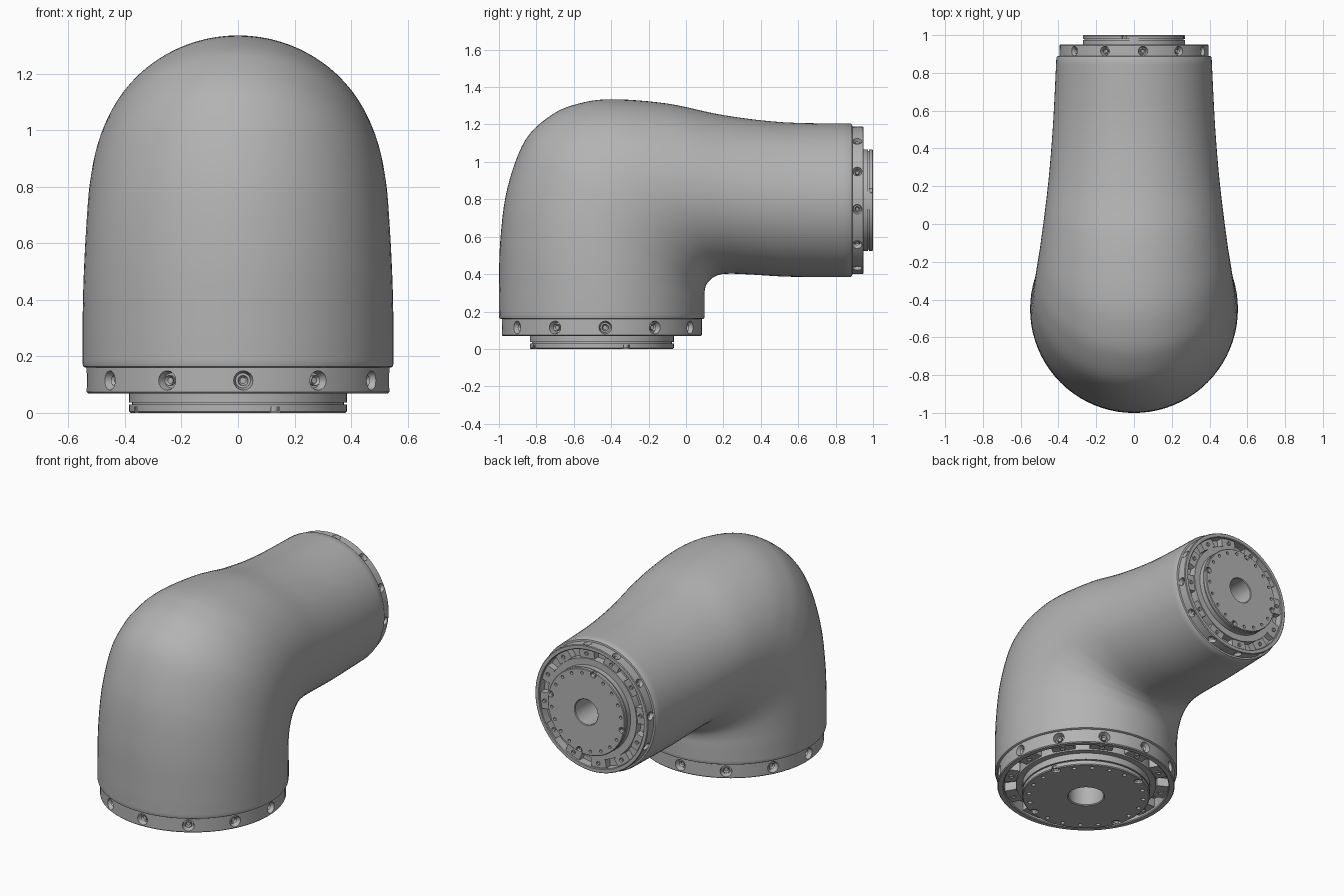
import bpy
import bmesh
from math import radians, pi, sin, cos, tau
from mathutils import Matrix, Vector

cube = bpy.data.objects.get("Cube")
if cube:
    bpy.data.objects.remove(cube, do_unlink=True)

GREY = (0.45, 0.45, 0.45, 1)
metal = bpy.data.materials.new("satin grey")
metal.use_nodes = True
metal.diffuse_color = GREY
shader = next(n for n in metal.node_tree.nodes if n.type == "BSDF_PRINCIPLED")
shader.inputs["Base Color"].default_value = GREY


def finish(bm, name, matrix=None):
    bmesh.ops.recalc_face_normals(bm, faces=bm.faces)
    mesh = bpy.data.meshes.new(name)
    bm.to_mesh(mesh)
    bm.free()
    mesh.materials.append(metal)
    obj = bpy.data.objects.new(name, mesh)
    bpy.context.collection.objects.link(obj)
    if matrix:
        obj.matrix_world = matrix
    return obj


def smooth(obj):
    bpy.ops.object.select_all(action="DESELECT")
    obj.select_set(True)
    bpy.context.view_layer.objects.active = obj
    bpy.ops.object.shade_smooth_by_angle(angle=radians(32))


def bridge(bm, a, b):
    # Join two rings; a ring of one vertex is a pole
    n = max(len(a), len(b))
    for i in range(n):
        j = (i + 1) % n
        quad = [a[i % len(a)], a[j % len(a)], b[j % len(b)], b[i % len(b)]]
        bm.faces.new(list(dict.fromkeys(quad)))


def lathe(profile, steps=72):
    bm = bmesh.new()
    rings = []
    for r, z in profile:
        count = steps if r > 0 else 1
        rings.append([bm.verts.new((r * cos(tau * i / count), r * sin(tau * i / count), z))
                      for i in range(count)])
    for a, b in zip(rings, rings[1:]):
        bridge(bm, a, b)
    return bm


def catmull(points, steps):
    pts = [points[0]] + points + [points[-1]]
    out = []
    for a, b, c, d in zip(pts, pts[1:], pts[2:], pts[3:]):
        for s in range(steps):
            t = s / steps
            out.append(tuple(
                0.5 * (2 * q + (r - p) * t + (2 * p - 5 * q + 4 * r - w) * t * t
                       + (3 * q - p - 3 * r + w) * t ** 3)
                for p, q, r, w in zip(a, b, c, d)))
    return out + [points[-1]]


# Elbow housing: ellipses fanned round the bend (outer y, z, inner y, z, half width)
sections = catmull([
    (-1, .175, .1, .175, .55),
    (-1, .32, .1, .26, .55),
    (-.993, .58, .1, .31, .547),
    (-.955, .86, .11, .345, .54),
    (-.86, 1.115, .135, .375, .53),
    (-.72, 1.25, .16, .39, .518),
    (-.58, 1.31, .18, .397, .506),
    (-.4, 1.335, .205, .401, .492),
    (-.1, 1.312, .26, .402, .47),
    (.2, 1.25, .36, .397, .448),
    (.52, 1.212, .56, .386, .428),
    (.88, 1.205, .88, .385, .411),
], 6)
# Rounded lips turning in at both open ends
sections = [(-.95, .16, .05, .16, .5), (-.99, .16, .09, .16, .54), (-.997, .164, .097, .164, .547)] \
    + sections + [(.888, 1.2, .888, .39, .406), (.89, 1.19, .89, .4, .396), (.89, 1.16, .89, .43, .365)]

bm = bmesh.new()
previous = None
for oy, oz, iy, iz, width in sections:
    outer, inner = Vector((0, oy, oz)), Vector((0, iy, iz))
    mid, half = (outer + inner) / 2, (outer - inner) / 2
    ring = [bm.verts.new(mid + half * cos(tau * i / 80) + Vector((width * sin(tau * i / 80), 0, 0)))
            for i in range(80)]
    if previous:
        bridge(bm, previous, ring)
    previous = ring
smooth(finish(bm, "elbow_housing"))


def around(angle, radius, z):
    return Matrix.Rotation(angle, 4, "Z") @ Matrix.Translation((radius, 0, z))


OUTWARD = Matrix.Rotation(pi / 2, 4, "Y")


def peg(bm, matrix, r_low, r_top, depth, sides=16):
    return bmesh.ops.create_cone(bm, cap_ends=True, segments=sides, radius1=r_low,
                                 radius2=r_top, depth=depth, matrix=matrix)["verts"]


def screw(bm, matrix, radius, depth):
    # Round head with a sunken socket
    verts = peg(bm, matrix, radius, radius, depth, 12)
    axis = matrix.to_3x3() @ Vector((0, 0, 1))
    faces = {f for v in verts for f in v.link_faces}
    for f in faces:
        f.normal_update()
    top = max(faces, key=lambda f: f.calc_center_median().dot(axis))
    bmesh.ops.inset_individual(bm, faces=[top], thickness=radius * .4)
    bmesh.ops.translate(bm, verts=top.verts, vec=-axis * radius * .6)


def joint(name, matrix, hub, phase):
    # Flange with recessed channel, stepped hub and central bore
    body = finish(lathe([
        (0, -.25), (.2, -.25), (.2, .29), (.21, .3), (hub - .01, .3), (hub, .29),
        (hub, .245), (hub - .02, .245), (hub - .02, .23), (hub, .23), (hub, .15),
        (.79, .15), (.79, .03), (.93, .03), (.93, .16), (.94, .17), (.99, .17), (1, .16),
        (1, -.005), (.9, -.005), (.9, -.35), (0, -.35)]), name + "_flange", matrix)

    cuts, screws, blocks = bmesh.new(), bmesh.new(), bmesh.new()
    # Countersunk radial screws, each backed by a block in the channel
    for k in range(12):
        a = phase + tau * k / 12
        peg(cuts, around(a, .97, .085) @ OUTWARD, .045, .07, .1)
        screw(screws, around(a, .935, .085) @ OUTWARD, .034, .07)
        bmesh.ops.create_cube(blocks, size=1, matrix=around(a, .865, .075)
                              @ Matrix.Diagonal((.15, .26, .12, 1)))
        screw(screws, around(a, .86, .135), .03, .03)
    # Bolt circle on the hub face, every fifth one a larger screw at the rim
    for k in range(20):
        a = phase + radians(72) + tau * k / 20
        if k % 5:
            peg(cuts, around(a, hub * .9, .3), .024, .024, .08, 12)
        else:
            peg(cuts, around(a, hub - .04, .3), .05, .05, .08)
            screw(screws, around(a, hub - .04, .27), .035, .04)

    cutter = finish(cuts, name + "_cutter", matrix)
    cutter.hide_render = True
    mod = body.modifiers.new("holes", "BOOLEAN")
    mod.operation = "DIFFERENCE"
    mod.solver = "EXACT"
    mod.object = cutter
    bpy.context.view_layer.update()
    graph = bpy.context.evaluated_depsgraph_get()
    drilled = bpy.data.meshes.new_from_object(body.evaluated_get(graph))
    body.modifiers.clear()
    body.data = drilled
    bpy.data.objects.remove(cutter, do_unlink=True)

    smooth(body)
    smooth(finish(screws, name + "_screws", matrix))
    finish(blocks, name + "_channel_blocks", matrix)


# Lower joint faces down, rear joint faces back
joint("lower_joint", Matrix.Translation((0, -.45, .16)) @ Matrix.Rotation(pi, 4, "X")
      @ Matrix.Scale(.535, 4), .72, radians(-2))
joint("rear_joint", Matrix.Translation((0, .882, .795)) @ Matrix.Rotation(-pi / 2, 4, "X")
      @ Matrix.Scale(.395, 4), .685, radians(7))
